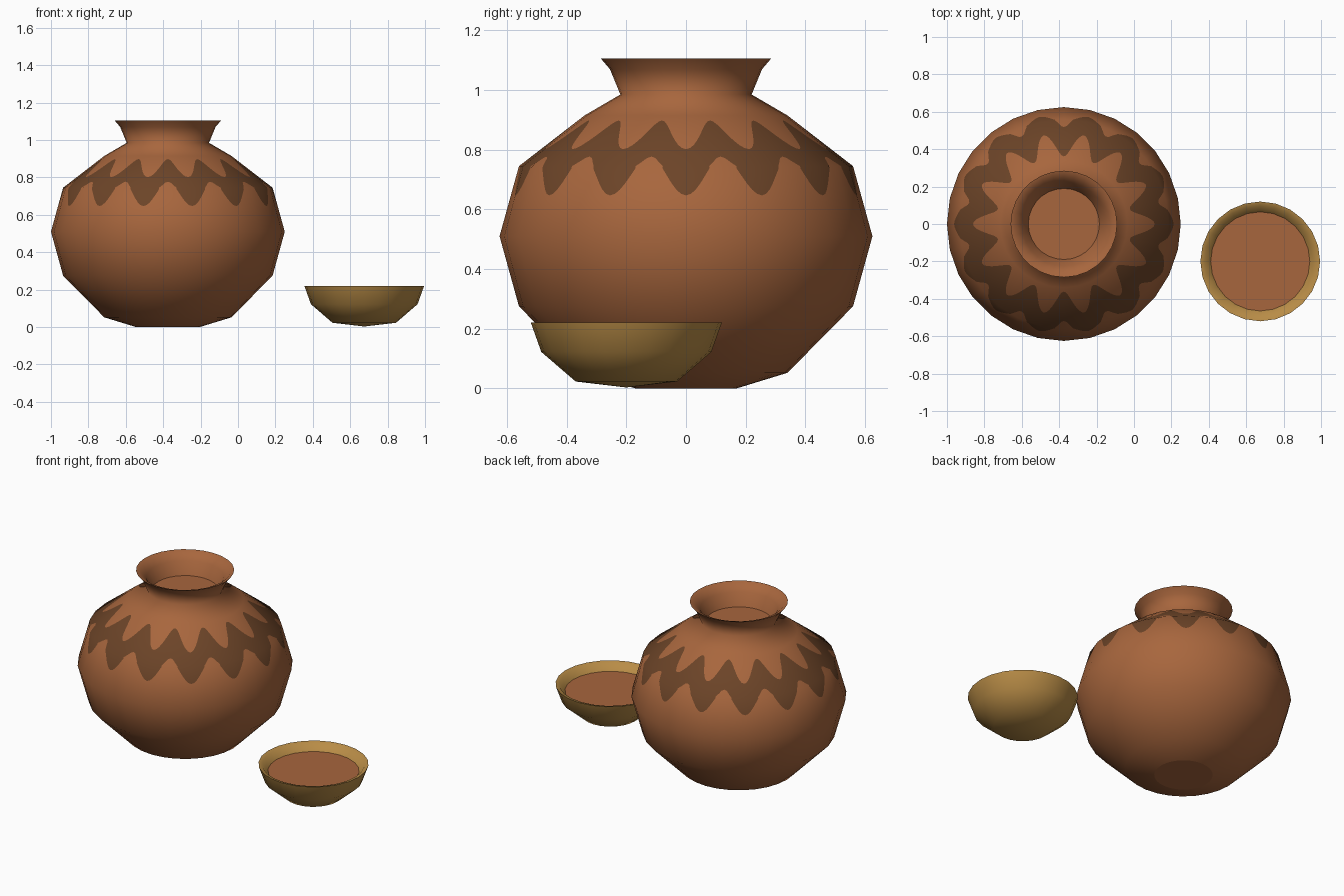
import bpy, math
from mathutils import Vector

if "Cube" in bpy.data.objects:
    bpy.data.objects.remove(bpy.data.objects["Cube"])


def material(name, rgb):
    m = bpy.data.materials.new(name)
    m.diffuse_color = (*rgb, 1.0)
    m.use_nodes = True
    m.node_tree.nodes["Principled BSDF"].inputs["Base Color"].default_value = m.diffuse_color
    return m


CLAY = material("terracotta", (0.39, 0.133, 0.047))
DARK = material("dark_brown", (0.15, 0.058, 0.021))
OCHRE = material("ochre", (0.48, 0.262, 0.062))


def profile_normals(prof):
    """Smooth 2D normals (r, z) at each profile point."""
    seg = []
    for (r0, z0), (r1, z1) in zip(prof, prof[1:]):
        seg.append(Vector((z1 - z0, r0 - r1)).normalized())
    out = [seg[0]]
    for a, b in zip(seg, seg[1:]):
        out.append((a + b).normalized())
    return out + [seg[-1]]


def sample(points, t):
    i = min(int(t), len(points) - 2)
    return Vector(points[i]).lerp(Vector(points[i + 1]), t - i)


def lathe(name, prof, sides, centre, mats, rows=None, sub=1, paint=None):
    """Revolve a profile; rows are profile parameters, or functions of angle."""
    norms = profile_normals(prof)
    rows = rows or list(range(len(prof)))
    n = sides * sub
    dirs = [Vector((math.cos(2 * math.pi * k / sides),
                    math.sin(2 * math.pi * k / sides))) for k in range(sides + 1)]
    verts, normals, index, grid = [], [], {}, []
    for row in rows:
        line = []
        for j in range(n):
            f, u = divmod(j, sub)
            d = dirs[f].lerp(dirs[f + 1], u / sub)
            t = row(2 * math.pi * j / n) if callable(row) else row
            r, z = sample(prof, t)
            key = (round(d.x * r, 5), round(d.y * r, 5), round(z, 5))
            if key not in index:
                index[key] = len(verts)
                verts.append((centre[0] + d.x * r, centre[1] + d.y * r, z))
                nr, nz = sample(norms, t)
                e = d.normalized()
                normals.append(Vector((e.x * nr, e.y * nr, nz)).normalized()
                               if r > 1e-5 else Vector((0, 0, math.copysign(1, nz))))
            line.append(index[key])
        grid.append(line)
    faces, slots = [], []
    for i in range(len(rows) - 1):
        for j in range(n):
            k = (j + 1) % n
            quad = [grid[i][j], grid[i][k], grid[i + 1][k], grid[i + 1][j]]
            quad = list(dict.fromkeys(quad))
            if len(quad) > 2:
                faces.append(quad)
                slots.append(paint(i, 2 * math.pi * (j + 0.5) / n) if paint else 0)
    me = bpy.data.meshes.new(name)
    me.from_pydata(verts, [], faces)
    for m in mats:
        me.materials.append(m)
    for p, s in zip(me.polygons, slots):
        p.material_index = s
        p.use_smooth = True
    me.normals_split_custom_set_from_vertices(normals)
    ob = bpy.data.objects.new(name, me)
    bpy.context.collection.objects.link(ob)
    return ob


def disc(name, radius, sides, centre, z, mat, up=True):
    pts = [(centre[0] + radius * math.cos(2 * math.pi * k / sides),
            centre[1] + radius * math.sin(2 * math.pi * k / sides), z)
           for k in range(sides)]
    me = bpy.data.meshes.new(name)
    me.from_pydata(pts, [], [list(range(sides))[::1 if up else -1]])
    me.materials.append(mat)
    bpy.context.collection.objects.link(bpy.data.objects.new(name, me))


# Pot body, with the wavy painted band cut into its shoulder
POT, SIDES = (-0.375, 0.0), 28
body = [(0.17, 0.0), (0.34, 0.052), (0.56, 0.275), (0.625, 0.51), (0.56, 0.745),
        (0.34, 0.915), (0.22, 0.985), (0.255, 1.07), (0.285, 1.105)]
SHOULDER = 0.745


def z_to_t(z):
    if z < SHOULDER:
        return 3 + (z - 0.51) / (SHOULDER - 0.51)
    return 4 + (z - SHOULDER) / (0.915 - SHOULDER)


def band_low(a):
    return 0.712 - 0.065 * math.cos(14 * a)


def band_high(a):
    return 0.85 - 0.048 * math.cos(14 * a)


rows = [0, 1, 2, 3,
        lambda a: z_to_t(min(band_low(a), SHOULDER)),
        lambda a: z_to_t(max(band_low(a), SHOULDER)),
        lambda a: z_to_t(band_high(a)),
        5, 6, 7, 8]


def band_paint(i, a):
    return 1 if i == 5 or (i == 4 and band_low(a) < SHOULDER) else 0


lathe("pot_body", body, SIDES, POT, [CLAY, DARK], rows, 8, band_paint)
disc("pot_base", 0.17, SIDES, POT, 0.0, CLAY, up=False)

# Inside of the neck and the surface closing it
lathe("pot_inner_neck", [(0.285, 1.105), (0.262, 1.098), (0.225, 1.06), (0.19, 0.98)],
      SIDES, POT, [CLAY])
disc("pot_filling", 0.19, SIDES, POT, 0.98, CLAY)

# Small bowl
BOWL, BSIDES = (0.675, -0.2), 24
lathe("bowl_outer", [(0.0, 0.003), (0.17, 0.023), (0.285, 0.122), (0.32, 0.22)],
      BSIDES, BOWL, [OCHRE])
lathe("bowl_inner_wall", [(0.32, 0.22), (0.297, 0.215), (0.265, 0.175)],
      BSIDES, BOWL, [OCHRE])
disc("bowl_filling", 0.265, BSIDES, BOWL, 0.175, CLAY)
